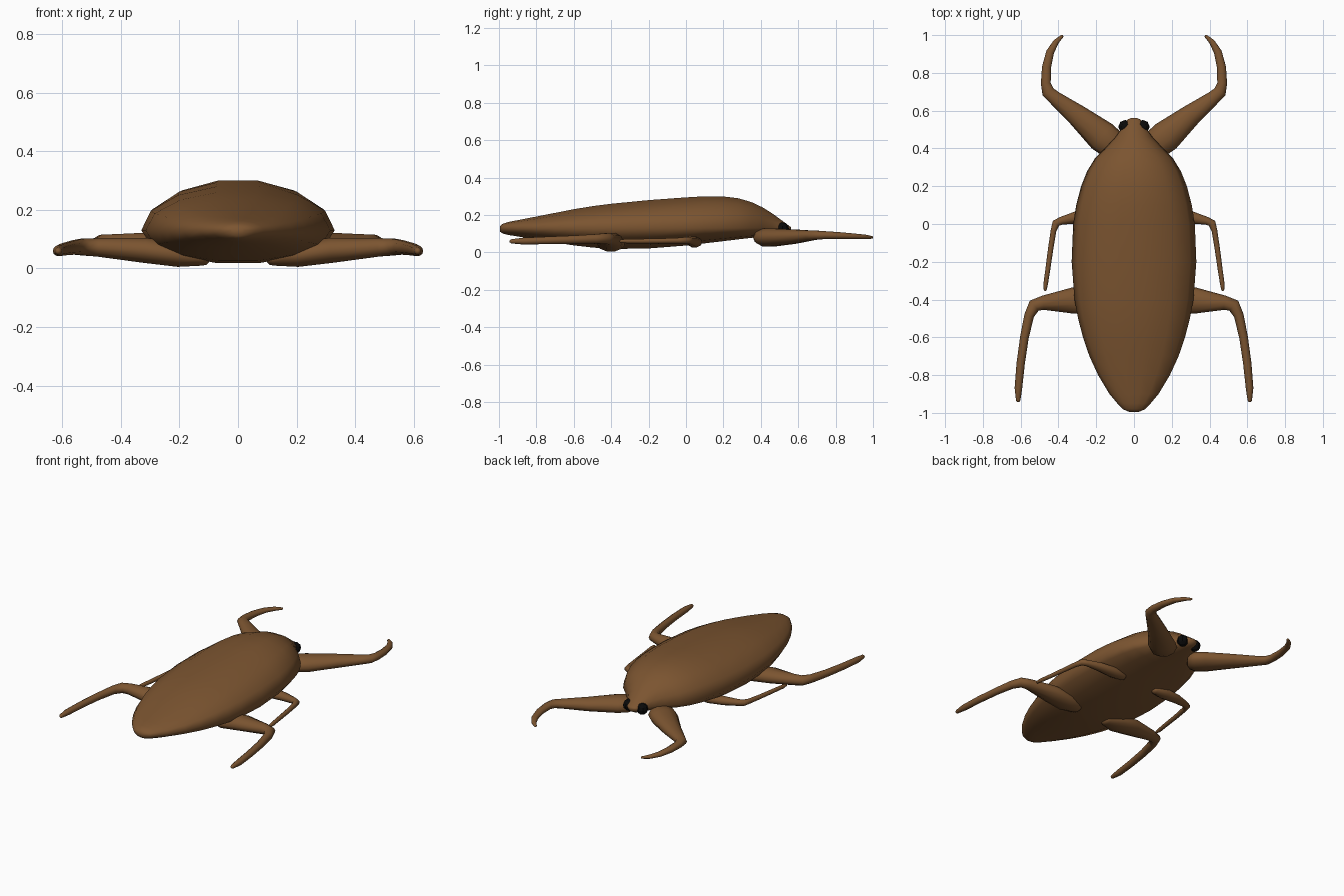
import bpy, bmesh, math
from mathutils import Vector


def material(name, rgb):
    m = bpy.data.materials.new(name)
    m.diffuse_color = (*rgb, 1)
    return m


BROWN = material("shell brown", (0.20, 0.09, 0.03))
BLACK = material("eye black", (0.003, 0.003, 0.003))


def loft(name, rings, mat):
    """Skin a list of equal-length vertex rings and cap both ends."""
    bm = bmesh.new()
    loops = [[bm.verts.new(p) for p in ring] for ring in rings]
    n = len(loops[0])
    for a, b in zip(loops, loops[1:]):
        for i in range(n):
            j = (i + 1) % n
            bm.faces.new((a[i], a[j], b[j], b[i]))
    bm.faces.new(loops[0][::-1])
    bm.faces.new(loops[-1])
    bmesh.ops.recalc_face_normals(bm, faces=bm.faces)
    return finish(name, bm, mat)


def finish(name, bm, mat, smooth=True):
    me = bpy.data.meshes.new(name)
    bm.to_mesh(me)
    bm.free()
    me.materials.append(mat)
    for p in me.polygons:
        p.use_smooth = smooth
    ob = bpy.data.objects.new(name, me)
    bpy.context.collection.objects.link(ob)
    return ob


# Body and head: y, half width, top z, bottom z
SECTIONS = [
    (-0.995, 0.025, 0.140, 0.110), (-0.98, 0.06, 0.153, 0.100),
    (-0.95, 0.088, 0.163, 0.092), (-0.90, 0.130, 0.173, 0.084),
    (-0.80, 0.190, 0.193, 0.067), (-0.70, 0.236, 0.213, 0.050),
    (-0.60, 0.270, 0.233, 0.035), (-0.50, 0.296, 0.250, 0.023),
    (-0.40, 0.315, 0.263, 0.015), (-0.20, 0.330, 0.283, 0.018),
    (0.00, 0.322, 0.298, 0.034), (0.10, 0.306, 0.304, 0.046),
    (0.20, 0.280, 0.303, 0.058), (0.28, 0.248, 0.293, 0.068),
    (0.35, 0.205, 0.272, 0.076), (0.41, 0.145, 0.243, 0.082),
    (0.46, 0.098, 0.211, 0.087), (0.50, 0.070, 0.181, 0.092),
    (0.535, 0.050, 0.155, 0.097), (0.555, 0.030, 0.139, 0.107),
    (0.562, 0.012, 0.130, 0.117),
]
SIDES = 14
MID = 0.13
rings = []
for y, w, top, bottom in SECTIONS:
    ring = []
    for i in range(SIDES):
        a = math.tau * i / SIDES
        h = top - MID if math.sin(a) > 0 else MID - bottom
        h = max(h, 0.004)
        ring.append((w * math.cos(a), y, MID + h * math.sin(a)))
    rings.append(ring)
loft("body", rings, BROWN)


def limb(name, path, side):
    """Tapered tube; path rows are x, y, z, half width, half height."""
    pts = [Vector((side * p[0], p[1], p[2])) for p in path]
    rings = []
    last = len(pts) - 1
    for k, (p, row) in enumerate(zip(pts, path)):
        t = (pts[min(k + 1, last)] - pts[max(k - 1, 0)]).normalized()
        across = t.cross(Vector((0, 0, 1))).normalized()
        up = across.cross(t)
        # Rounded ends get two extra shrinking rings
        caps = [(0, 1)]
        if k == 0:
            caps = [(-0.85, 0.4), (-0.55, 0.8), (0, 1)]
        elif k == last:
            caps = [(0, 1), (0.5, 0.8), (0.9, 0.4)]
        for shift, scale in caps:
            c = p + t * shift * row[4]
            rings.append([c + (across * row[3] * math.cos(a) + up * row[4] * math.sin(a)) * scale
                          for a in (math.tau * i / 10 for i in range(10))])
    loft(name, rings, BROWN)


LEGS = {
    "front_leg": [
        (0.12, 0.425, 0.080, 0.080, 0.050), (0.17, 0.465, 0.080, 0.084, 0.050),
        (0.30, 0.575, 0.084, 0.058, 0.040), (0.42, 0.668, 0.090, 0.037, 0.028),
        (0.455, 0.700, 0.092, 0.034, 0.025), (0.467, 0.745, 0.092, 0.026, 0.022),
        (0.463, 0.830, 0.089, 0.024, 0.019), (0.444, 0.910, 0.085, 0.021, 0.015),
        (0.412, 0.965, 0.082, 0.015, 0.012), (0.381, 0.994, 0.080, 0.008, 0.007),
    ],
    "middle_leg": [
        (0.13, 0.045, 0.052, 0.028, 0.022), (0.20, 0.045, 0.055, 0.042, 0.030),
        (0.30, 0.036, 0.060, 0.033, 0.026), (0.385, 0.017, 0.064, 0.021, 0.020),
        (0.413, 0.004, 0.064, 0.021, 0.019), (0.426, -0.035, 0.063, 0.015, 0.016),
        (0.441, -0.13, 0.061, 0.014, 0.014), (0.456, -0.24, 0.060, 0.013, 0.013),
        (0.468, -0.32, 0.060, 0.012, 0.012), (0.470, -0.348, 0.060, 0.008, 0.008),
    ],
    "hind_leg": [
        (0.12, -0.400, 0.034, 0.045, 0.026), (0.20, -0.402, 0.045, 0.075, 0.042),
        (0.32, -0.405, 0.062, 0.070, 0.045), (0.48, -0.417, 0.072, 0.038, 0.033),
        (0.528, -0.432, 0.073, 0.035, 0.030), (0.555, -0.485, 0.072, 0.026, 0.026),
        (0.580, -0.60, 0.068, 0.023, 0.023), (0.600, -0.74, 0.064, 0.022, 0.021),
        (0.612, -0.87, 0.060, 0.020, 0.019), (0.613, -0.932, 0.059, 0.012, 0.012),
    ],
}

for label, side in (("left", -1), ("right", 1)):
    for leg, path in LEGS.items():
        limb(f"{label}_{leg}", path, side)
    # Eyes
    bm = bmesh.new()
    bmesh.ops.create_uvsphere(bm, u_segments=8, v_segments=6, radius=0.036)
    bmesh.ops.translate(bm, verts=bm.verts, vec=(side * 0.047, 0.515, 0.124))
    finish(f"{label}_eye", bm, BLACK, smooth=False)
